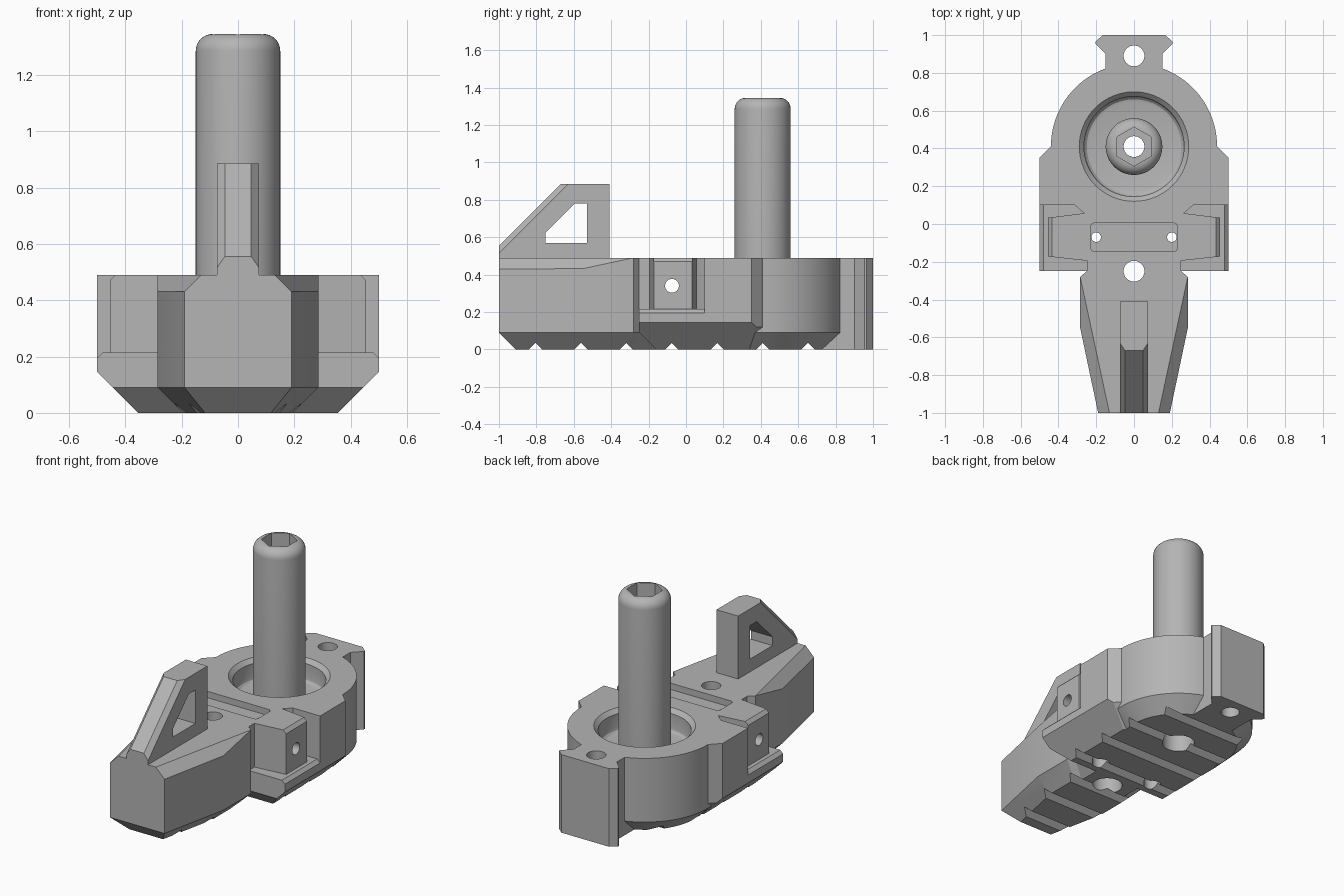
import bpy, bmesh
from math import sin, cos, pi
from mathutils import Vector

cube = bpy.data.objects.get("Cube")
if cube:
    bpy.data.objects.remove(cube)

# One grey finish
grey = bpy.data.materials.new("plain grey")
grey.use_nodes = True
tone = (0.46, 0.46, 0.46, 1)
grey.diffuse_color = tone
grey.node_tree.nodes["Principled BSDF"].inputs["Base Color"].default_value = tone

TOP = 0.49          # deck height
POST_Y = 0.41       # centre of the round end


def loft(name, rings, planes=()):
    """Closed solid through equal-length rings, then trimmed by planes."""
    bm = bmesh.new()
    rows = [[bm.verts.new(p) for p in ring] for ring in rings]
    n = len(rows[0])
    bm.faces.new(rows[0])
    bm.faces.new(rows[-1])
    for a, b in zip(rows, rows[1:]):
        for i in range(n):
            j = (i + 1) % n
            bm.faces.new((a[i], a[j], b[j], b[i]))
    for point, normal in planes:
        geom = bm.verts[:] + bm.edges[:] + bm.faces[:]
        bmesh.ops.bisect_plane(bm, geom=geom, plane_co=point,
                               plane_no=Vector(normal).normalized(), clear_outer=True)
        bmesh.ops.holes_fill(bm, edges=[e for e in bm.edges if e.is_boundary], sides=0)
    bmesh.ops.recalc_face_normals(bm, faces=bm.faces)
    mesh = bpy.data.meshes.new(name)
    bm.to_mesh(mesh)
    bm.free()
    mesh.materials.append(grey)
    ob = bpy.data.objects.new(name, mesh)
    bpy.context.collection.objects.link(ob)
    return ob


def inset(pts, d):
    out = []
    for i, p in enumerate(pts):
        a, b, c = Vector(pts[i - 1]), Vector(p), Vector(pts[(i + 1) % len(pts)])
        e, f = (b - a).normalized(), (c - b).normalized()
        n, m = Vector((-e.y, e.x)), Vector((-f.y, f.x))
        out.append(b + (n + m) * d / (1 + n.dot(m)))
    return out


def upright(name, pts, levels, planes=()):
    """Plan outline stacked at (height, inset) levels."""
    return loft(name, [[(p[0], p[1], z) for p in inset(pts, d)] for z, d in levels], planes)


def across(name, pts, lo, hi, planes=()):
    """Side outline in (y, z) extruded along x."""
    return loft(name, [[(x, y, z) for y, z in pts] for x in (lo, hi)], planes)


def turned(name, profile, x=0, y=0, n=64, phase=0):
    """Stack of circles from a (radius, height) profile."""
    return loft(name, [[(x + r * cos(phase + 2 * pi * i / n), y + r * sin(phase + 2 * pi * i / n), z)
                        for i in range(n)] for r, z in profile])


def symmetric(pts):
    return pts + [(-x, y) for x, y in reversed(pts)]


def combine(ob, other, operation="DIFFERENCE"):
    mod = ob.modifiers.new("combine", "BOOLEAN")
    mod.operation = operation
    mod.solver = "EXACT"
    mod.object = other
    bpy.context.view_layer.update()
    deps = bpy.context.evaluated_depsgraph_get()
    mesh = bpy.data.meshes.new_from_object(ob.evaluated_get(deps))
    ob.modifiers.clear()
    ob.data = mesh
    bpy.data.objects.remove(other)


def drill(ob, x, y, r, lo, hi):
    combine(ob, turned("drill", [(r, lo), (r, hi)], x, y, 40))


# Wide middle of the body, with slanted lower edges
trims = [((0, -0.25, 0.09), (0, -1, -1))]
for s in (-1, 1):
    trims += [((s * 0.5, 0, 0.145), (s, 0, -1)), ((s * 0.47, 0.38, 0.12), (s, 1, -1.4))]
body = upright("body", symmetric([(0.5, -0.25), (0.5, 0.35), (0.44, POST_Y)]),
               [(0, 0), (TOP, 0)], trims)

# Pockets either side of the waist, with a bevelled ledge
for s in (-1, 1):
    outline = [(0.25, 0.6), (0.25, 0.215), (0.48, 0.215), (0.52, 0.175), (0.6, 0.175), (0.6, 0.6)]
    combine(body, loft("pocket", [[(s * x, y, z) for x, z in outline] for y in (-0.4, 0.1)]))

# Tapered nose with sloping shoulders
slopes = []
for s in (-1, 1):
    a, b, c = Vector((s * 0.285, -0.28, TOP)), Vector((s * 0.13, -1, TOP)), Vector((s * 0.19, -1, 0.43))
    normal = (b - a).cross(c - a)
    slopes.append((a, normal if normal.z > 0 else -normal))
nose = upright("nose", symmetric([(0.19, -1), (0.285, -0.55), (0.285, -0.28), (0.25, -0.25), (0.25, 0.2)]),
               [(0, 0.09), (0.09, 0), (TOP, 0)], slopes)
combine(body, nose, "UNION")

# Round end and rear tab
combine(body, turned("round_end", [(0.35, 0), (0.44, 0.09), (0.44, TOP)], 0, POST_Y, 96), "UNION")
tab = upright("tab", symmetric([(0.15, 0.7), (0.15, 0.9), (0.205, 0.955), (0.205, 0.965), (0.165, 1)]),
              [(0, 0), (TOP, 0)])
combine(body, tab, "UNION")

# Side blocks standing in the pockets
for s in (-1, 1):
    outline = [(s * 0.2, -0.2), (s * 0.455, -0.172), (s * 0.455, 0.033), (s * 0.2, 0.065)]
    block = upright("side_block", outline, [(0.18, 0), (TOP, 0)], [((s * 0.455, 0, 0.47), (s, 0, 1))])
    combine(body, block, "UNION")

# Round recess with a bevelled rim and filleted floor
recess = [(0.235, 0.35), (0.25, 0.354), (0.261, 0.365), (0.265, 0.38),
          (0.265, 0.465), (0.29, TOP), (0.32, 0.52)]
combine(body, turned("recess", recess, 0, POST_Y))

# Shallow slot across the waist
slot = []
for cx, cy, k in ((0.21, -0.125, -1), (0.21, -0.015, 0), (-0.21, -0.015, 1), (-0.21, -0.125, 2)):
    slot += [(cx + 0.02 * cos((k + i / 4) * pi / 2), cy + 0.02 * sin((k + i / 4) * pi / 2)) for i in range(5)]
combine(body, upright("slot", slot, [(0.45, 0), (0.55, 0)]))

# Vertical holes with wider mouths underneath
drill(body, 0, 0.89, 0.055, -0.1, 0.6)
for x, y, r, wide in ((0, -0.25, 0.055, 0.09), (0, POST_Y, 0.055, 0.095),
                      (-0.2, -0.07, 0.025, 0.05), (0.2, -0.07, 0.025, 0.05)):
    drill(body, x, y, r, -0.1, 0.6)
    drill(body, x, y, wide, -0.1, 0.2)

# Cross hole through both side blocks
combine(body, across("cross_hole", [(-0.075 + 0.037 * cos(i * pi / 16), 0.34 + 0.037 * sin(i * pi / 16))
                                    for i in range(32)], -0.6, 0.6))

# Grip grooves underneath
for i in range(7):
    y = -0.805 + 0.243 * i
    combine(body, across("groove", [(y - 0.045, -0.01), (y + 0.045, -0.01), (y, 0.035)], -0.6, 0.6))

# Front fin with a bevelled slope and a window
bevels = []
for s in (-1, 1):
    a, b, c = Vector((s * 0.047, -1, 0.555)), Vector((s * 0.047, -0.67, 0.885)), Vector((s * 0.075, -1, 0.515))
    normal = (b - a).cross(c - a)
    bevels.append((a, normal if normal.z > 0 else -normal))
fin = across("front_fin", [(-1, TOP), (-0.41, TOP), (-0.41, 0.885), (-0.67, 0.885), (-1, 0.555)],
             -0.075, 0.075, bevels)
combine(fin, across("window", [(-0.75, 0.57), (-0.53, 0.57), (-0.53, 0.78), (-0.595, 0.78), (-0.75, 0.625)],
                    -0.2, 0.2))

# Upright post with rounded top, hex socket and bore
rounding = [(0.09 + 0.06 * cos(i * pi / 16), 1.285 + 0.06 * sin(i * pi / 16)) for i in range(9)]
post = turned("post", [(0.15, 0.25)] + rounding, 0, POST_Y)
combine(post, turned("socket", [(0.103, 1.2), (0.103, 1.4)], 0, POST_Y, 6, pi / 2))
drill(post, 0, POST_Y, 0.055, 0.1, 1.5)

# Smooth the round surfaces, keep edges crisp
for ob in (body, fin, post):
    bpy.ops.object.select_all(action="DESELECT")
    ob.select_set(True)
    bpy.context.view_layer.objects.active = ob
    bpy.ops.object.shade_smooth_by_angle(angle=pi / 7)
